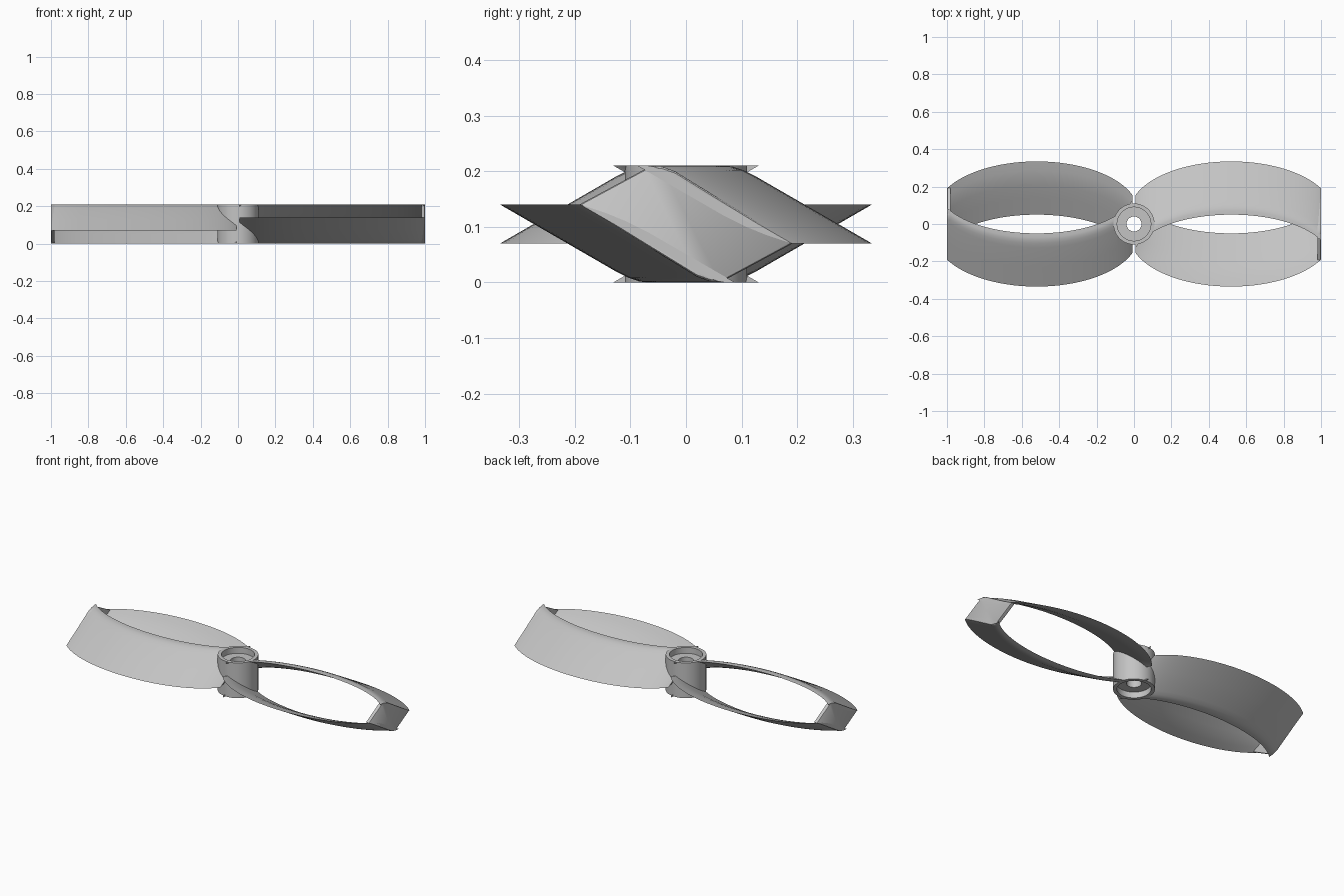
import bpy, bmesh, math
from mathutils import Matrix

cube = bpy.data.objects.get("Cube")
if cube:
    bpy.data.objects.remove(cube, do_unlink=True)

HEIGHT = 0.21
MID = HEIGHT / 2
PITCH = math.radians(30)

grey = bpy.data.materials.new("light grey")
grey.use_nodes = True
grey.diffuse_color = (0.55, 0.55, 0.55, 1)
grey.node_tree.nodes["Principled BSDF"].inputs["Base Color"].default_value = grey.diffuse_color


def make_object(name, bm):
    bmesh.ops.recalc_face_normals(bm, faces=bm.faces)
    mesh = bpy.data.meshes.new(name)
    bm.to_mesh(mesh)
    bm.free()
    mesh.materials.append(grey)
    ob = bpy.data.objects.new(name, mesh)
    bpy.context.collection.objects.link(ob)
    return ob


def activate(ob):
    bpy.ops.object.select_all(action="DESELECT")
    ob.select_set(True)
    bpy.context.view_layer.objects.active = ob


def loft(rings, closed=False):
    """Skin equal-length closed rings, with end caps unless the loft is closed."""
    bm = bmesh.new()
    loops = [[bm.verts.new(p) for p in ring] for ring in rings]
    pairs = list(zip(loops, loops[1:]))
    if closed:
        pairs.append((loops[-1], loops[0]))
    else:
        bm.faces.new(loops[0])
        bm.faces.new(loops[-1])
    n = len(loops[0])
    for a, b in pairs:
        for i in range(n):
            j = (i + 1) % n
            bm.faces.new((a[i], a[j], b[j], b[i]))
    return bm


# Foil section: (height, depth from outer to inner skin)
FOIL = [(0.14, 0), (0.08, 0), (0.02, 0), (0.008, 0.08), (0.002, 0.25), (0, 0.5),
        (0, 1), (0.05, 1), (0.09, 1), (0.11, 0.85), (0.125, 0.55)]


def ellipse(x, long_radius, short_radius):
    return short_radius * math.sqrt(max(0, 1 - ((x - 0.52) / long_radius) ** 2))


def band(name, turn_over, turn_round):
    """Half of a looped blade, running along a pitched elliptical tube."""
    steps = 56
    rings = []
    for i in range(steps + 1):
        x = 0.008 + 0.992 * (1 - math.cos(math.pi * i / steps)) / 2
        outer, inner = ellipse(x, 0.545, 0.137), ellipse(x, 0.525, 0.116)
        ring = []
        for z, depth in FOIL:
            v = -(outer + (inner - outer) * depth)
            y = (v - math.cos(PITCH) * (z - MID)) / math.sin(PITCH)
            ring.append((x, -y, HEIGHT - z) if turn_over else (x, y, z))
        rings.append(ring)
    bm = loft(rings)
    if turn_round:
        bm.transform(Matrix.Rotation(math.pi, 4, "Z"))
    return make_object(name, bm)


def tip(name, turn_round):
    """Flat end plate joining the two bands."""
    half = [(-0.192, 0.14), (-0.075, 0.203), (-0.062, 0.209), (-0.045, 0.209), (-0.02, 0.2)]
    outline = half + [(-y, HEIGHT - z) for y, z in half]
    slices = [(0.98, 1), (0.992, 1), (0.998, 0.985), (1.0, 0.96)]
    rings = [[(x, y * s, MID + (z - MID) * s) for y, z in outline] for x, s in slices]
    bm = loft(rings)
    if turn_round:
        bm.transform(Matrix.Rotation(math.pi, 4, "Z"))
    return make_object(name, bm)


# Hub with a through hole and a recess at each end
section = [(0.11, 0), (0.11, HEIGHT), (0.09, HEIGHT), (0.09, HEIGHT - 0.035),
           (0.04, HEIGHT - 0.035), (0.04, 0.035), (0.09, 0.035), (0.09, 0)]
angles = [math.tau * i / 64 for i in range(64)]
hub = make_object("hub", loft([[(r * math.cos(a), r * math.sin(a), z) for r, z in section]
                               for a in angles], closed=True))

# Cutter that keeps the blade roots out of the hub bore
bm = bmesh.new()
bmesh.ops.create_cone(bm, cap_ends=True, segments=64, radius1=0.1, radius2=0.1, depth=0.5)
cutter = make_object("bore_cutter", bm)
cutter.hide_render = True

parts = [hub]
for side, turn_round in (("left", False), ("right", True)):
    for place, turn_over in (("lower", False), ("upper", True)):
        ob = band(f"{side}_{place}_blade_band", turn_over, turn_round)
        cut = ob.modifiers.new("bore", "BOOLEAN")
        cut.operation = "DIFFERENCE"
        cut.solver = "EXACT"
        cut.object = cutter
        activate(ob)
        bpy.ops.object.modifier_apply(modifier=cut.name)
        parts.append(ob)
    parts.append(tip(f"{side}_blade_tip", turn_round))
bpy.data.objects.remove(cutter, do_unlink=True)

for ob in parts:
    activate(ob)
    bpy.ops.object.shade_smooth_by_angle(angle=math.radians(35))
